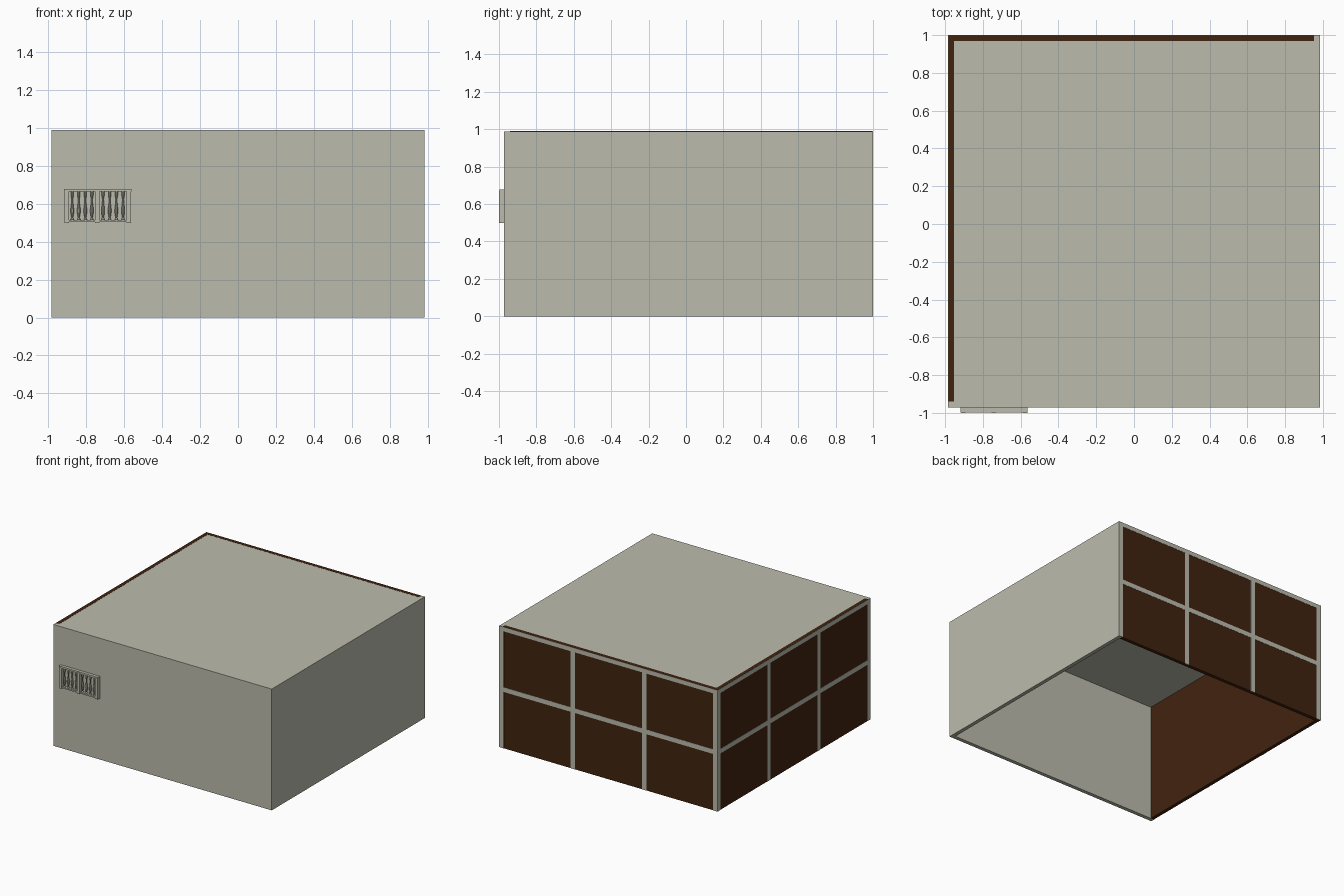
import bpy, bmesh, math

if "Cube" in bpy.data.objects:
    bpy.data.objects.remove(bpy.data.objects["Cube"])


def material(name, rgb):
    m = bpy.data.materials.new(name)
    m.diffuse_color = (*rgb, 1.0)
    m.use_nodes = True
    m.node_tree.nodes["Principled BSDF"].inputs["Base Color"].default_value = m.diffuse_color
    return m


STONE = material("warm_grey", (0.50, 0.50, 0.42))
GLASS = material("dark_brown", (0.053, 0.017, 0.0045))


def finish(name, bm, mat):
    bmesh.ops.recalc_face_normals(bm, faces=bm.faces)
    me = bpy.data.meshes.new(name)
    bm.to_mesh(me)
    bm.free()
    me.materials.append(mat)
    ob = bpy.data.objects.new(name, me)
    bpy.context.collection.objects.link(ob)
    return ob


def boxes(name, items, mat):
    """One object made of boxes given as (x0, x1, y0, y1, z0, z1)."""
    bm = bmesh.new()
    for x0, x1, y0, y1, z0, z1 in items:
        vs = bmesh.ops.create_cube(bm, size=1)["verts"]
        for v in vs:
            v.co.x = x1 if v.co.x > 0 else x0
            v.co.y = y1 if v.co.y > 0 else y0
            v.co.z = z1 if v.co.z > 0 else z0
    return finish(name, bm, mat)


X, Y0, Y1, H, T = 0.985, -0.972, 1.0, 0.99, 0.031
E = 0.002      # how far the window bars stand proud of the panes
BAR = 0.04

# Solid walls and roof; the room is open underneath
boxes("front_wall", [(-X, X, Y0, Y0 + T, 0, H - T)], STONE)
boxes("right_wall", [(X - T, X, Y0 + T, Y1, 0, H - T)], STONE)
boxes("roof", [(-X + E, X, Y0, Y1 - E, H - T, H - 0.001)], STONE)

# Window walls
boxes("left_pane", [(-X + E, -X + T, Y0 + T, Y1 - E, 0, H)], GLASS)
boxes("back_pane", [(-X + T, X - T, Y1 - T, Y1 - E, 0, H)], GLASS)


def bar_layout(a, b):
    """Rectangles (start, end, z0, z1) of a three by two grid with no sill."""
    out = [(a, b, H - 0.036, H - 0.001), (a, b, 0.46, 0.498)]
    for i in range(4):
        c = a + BAR / 2 + (b - a - BAR) * i / 3
        spans = [(0, 0.46), (0.498, H - 0.036)]
        out += [(c - BAR / 2, c + BAR / 2, z0, z1) for z0, z1 in spans]
    return out


boxes("back_window_bars",
      [(a, b, Y1 - 0.006, Y1, z0, z1) for a, b, z0, z1 in bar_layout(-X, X)], STONE)
boxes("left_window_bars",
      [(-X, -X + 0.006, a, b, z0, z1) for a, b, z0, z1 in bar_layout(Y0, Y1)], STONE)

# Small balustrade on the front wall
YF = -1.0
posts = (-0.904, -0.742, -0.577)
boxes("balustrade_posts",
      [(c - 0.012, c + 0.012, YF, Y0, 0.50, 0.672) for c in posts], STONE)
boxes("balustrade_rails",
      [(-0.918, -0.563, YF + 0.003, Y0, 0.664, 0.679),
       (-0.904, -0.577, YF + 0.005, Y0, 0.503, 0.514)], STONE)

# Turned balusters: radius and height along each spindle
PROFILE = [(0.008, 0.512), (0.008, 0.520), (0.004, 0.526), (0.009, 0.555),
           (0.009, 0.570), (0.0045, 0.605), (0.0035, 0.625), (0.0075, 0.645),
           (0.0075, 0.666)]
bm = bmesh.new()
N = 10
for left, right in zip(posts, posts[1:]):
    for i in range(4):
        cx = left + 0.012 + (right - left - 0.024) * (i + 0.5) / 4
        rings = [[bm.verts.new((cx + r * math.cos(2 * math.pi * k / N),
                                -0.985 + r * math.sin(2 * math.pi * k / N), z))
                  for k in range(N)] for r, z in PROFILE]
        for lo, hi in zip(rings, rings[1:]):
            for k in range(N):
                j = (k + 1) % N
                bm.faces.new((lo[k], lo[j], hi[j], hi[k]))
        bm.faces.new(rings[0][::-1])
        bm.faces.new(rings[-1])
finish("balusters", bm, STONE)
